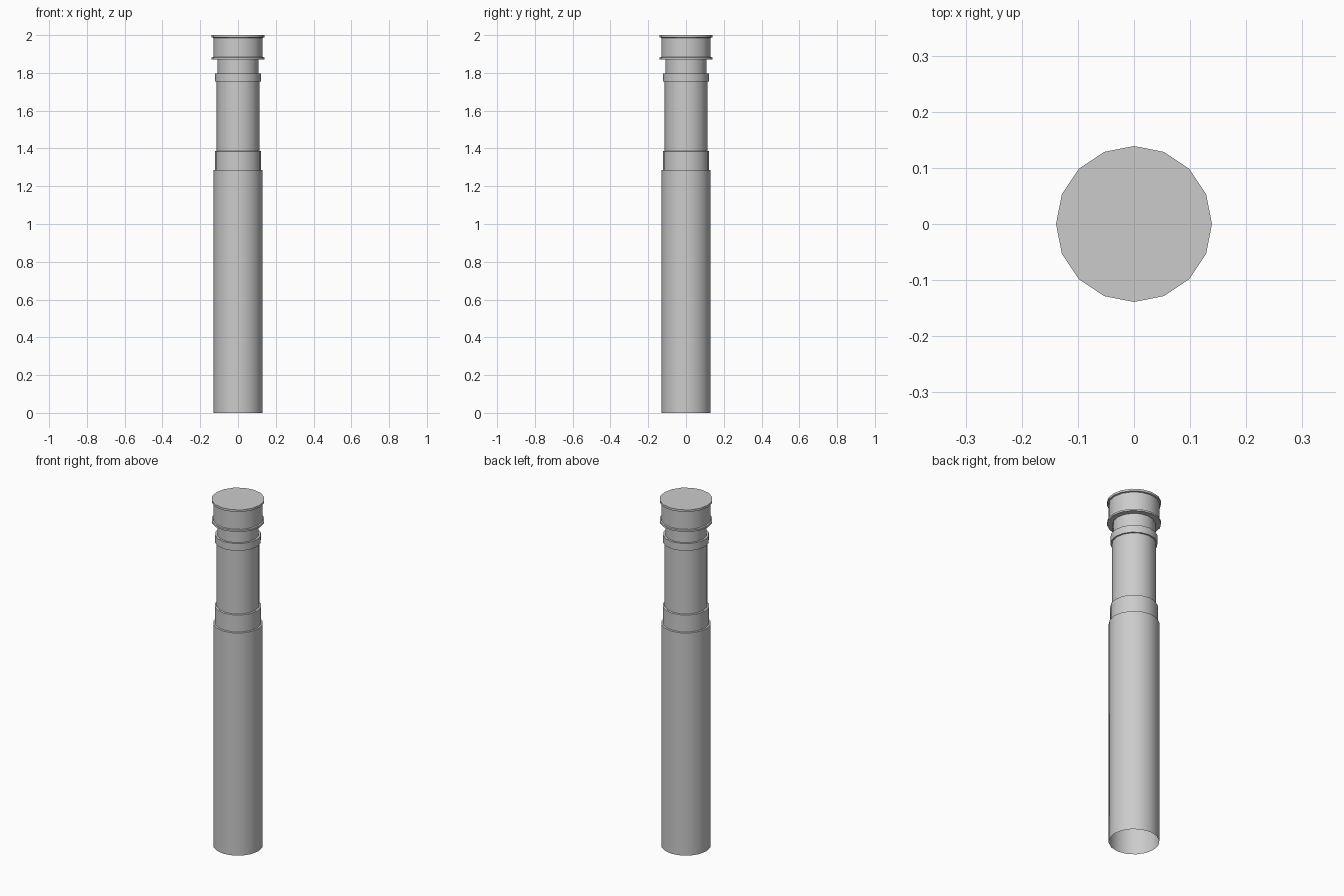
import bpy, bmesh, math

if "Cube" in bpy.data.objects:
    bpy.data.objects.remove(bpy.data.objects["Cube"])

SIDES = 16


def lathe(name, profile, close_top=False):
    """Revolve (radius, z) points, listed bottom to top, around the z axis."""
    bm = bmesh.new()
    rings = []
    for r, z in profile:
        rings.append([bm.verts.new((r * math.cos(2 * math.pi * i / SIDES),
                                    r * math.sin(2 * math.pi * i / SIDES), z))
                      for i in range(SIDES)])
    for a, b in zip(rings, rings[1:]):
        for i in range(SIDES):
            j = (i + 1) % SIDES
            bm.faces.new((a[i], a[j], b[j], b[i]))
    if close_top:
        bm.faces.new(rings[-1])
    mesh = bpy.data.meshes.new(name)
    bm.to_mesh(mesh)
    bm.free()
    obj = bpy.data.objects.new(name, mesh)
    bpy.context.collection.objects.link(obj)
    bpy.ops.object.select_all(action='DESELECT')
    obj.select_set(True)
    bpy.context.view_layer.objects.active = obj
    bpy.ops.object.shade_smooth_by_angle(angle=math.radians(30))
    return obj


# Wide lower tube, open at the bottom, with its top shoulder
lathe("lower_tube", [(0.13, 0), (0.13, 1.285), (0.122, 1.287)])

# Short sleeve stepping in to the shaft
lathe("sleeve", [(0.122, 1.287), (0.122, 1.385), (0.113, 1.387)])

# Narrow upper shaft
lathe("upper_shaft", [(0.113, 1.387), (0.113, 1.755)])

# Raised collar around the shaft
lathe("collar", [(0.113, 1.755), (0.121, 1.755), (0.121, 1.797), (0.109, 1.797)])

# Neck below the cap
lathe("neck", [(0.109, 1.797), (0.109, 1.872)])

# Cap with a thin lip at the bottom and the top
lathe("cap", [(0.109, 1.872), (0.139, 1.872), (0.139, 1.882), (0.131, 1.884),
              (0.131, 1.986), (0.139, 1.988), (0.139, 2.0)], close_top=True)
